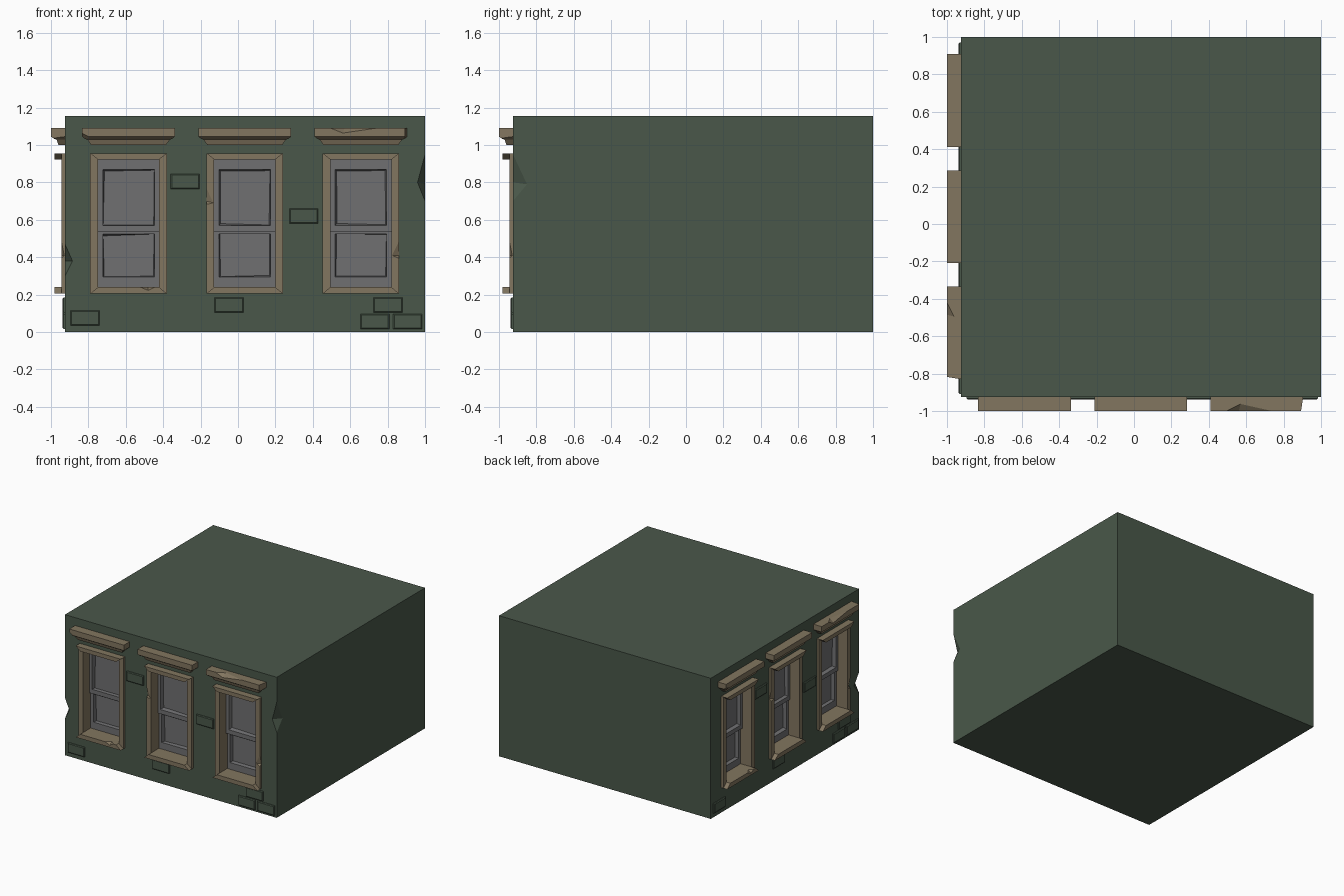
import bpy, bmesh, random

if "Cube" in bpy.data.objects:
    bpy.data.objects.remove(bpy.data.objects["Cube"])
random.seed(4)


def material(name, rgb):
    m = bpy.data.materials.new(name)
    m.diffuse_color = (*rgb, 1)
    m.use_nodes = True
    m.node_tree.nodes["Principled BSDF"].inputs["Base Color"].default_value = m.diffuse_color
    return m


GREEN = material("green_wall", (0.068, 0.097, 0.068))
TAN = material("tan_stone", (0.225, 0.18, 0.115))
GREY = material("grey_window", (0.16, 0.16, 0.165))

W = 0.925    # the decorated walls stand at x = -W and y = -W


# wall coordinates: u along the wall, d outward, z up
def front(u, d, z):
    return (u, -W - d, z)


def left(u, d, z):
    return (-W - d, 0.075 - u, z)


def finish(name, bm, mat):
    bmesh.ops.recalc_face_normals(bm, faces=bm.faces)
    me = bpy.data.meshes.new(name)
    bm.to_mesh(me)
    bm.free()
    me.materials.append(mat)
    ob = bpy.data.objects.new(name, me)
    bpy.context.collection.objects.link(ob)
    return ob


def hull(name, pts, mat):
    bm = bmesh.new()
    bmesh.ops.convex_hull(bm, input=[bm.verts.new(p) for p in pts])
    return finish(name, bm, mat)


def loft(name, rings, mat):
    bm = bmesh.new()
    rows = [[bm.verts.new(p) for p in r] for r in rings]
    n = len(rows[0])
    for a, b in zip(rows, rows[1:]):
        for i in range(n):
            j = (i + 1) % n
            bm.faces.new((a[i], a[j], b[j], b[i]))
    bm.faces.new(rows[0])
    bm.faces.new(rows[-1])
    return finish(name, bm, mat)


def cut(ob, pts):
    tool = hull("cutter", pts, ob.data.materials[0])
    tool.hide_render = True
    mod = ob.modifiers.new("cut", 'BOOLEAN')
    mod.operation, mod.solver, mod.object = 'DIFFERENCE', 'EXACT', tool
    bpy.context.view_layer.objects.active = ob
    bpy.ops.object.modifier_apply(modifier=mod.name)
    bpy.data.objects.remove(tool)


def rect(u0, u1, z0, z1):
    return [(u0, z0), (u1, z0), (u1, z1), (u0, z1)]


def box(f, u0, u1, d0, d1, z0, z1):
    return [f(u, d, z) for u in (u0, u1) for d in (d0, d1) for z in (z0, z1)]


# main block
block = hull("building_block", [(x, y, z) for x in (-W, 1) for y in (-W, 1)
                                for z in (0, 1.155)], GREEN)

CENTRES = (-0.585, 0.036, 0.657)
BRICKS = [(-0.36, 0.765), (0.275, 0.58), (-0.895, 0.035), (-0.125, 0.105),
          (0.725, 0.105), (0.655, 0.016), (0.83, 0.016)]

for side, f in (("front", front), ("left", left)):
    for k, c in enumerate(CENTRES):
        tag = f"{side}_{k + 1}"
        # opening in the wall
        cut(block, box(f, c - 0.18, c + 0.18, -0.125, 0.1, 0.225, 0.935))

        # mitred surround: sides are shallow, sill and head stick out
        outer = rect(c - 0.205, c + 0.205, 0.205, 0.955)
        inner = rect(c - 0.163, c + 0.163, 0.24, 0.922)
        bars = {}
        for i, part in enumerate(("sill", "right_jamb", "head", "left_jamb")):
            j = (i + 1) % 4
            shape = [outer[i], outer[j], inner[j], inner[i]]
            d = 0.055 if i % 2 == 0 else 0.02
            bars[part] = loft(f"{part}_{tag}", [[f(u, e, z) for u, z in shape]
                                                for e in (-0.1, d)], TAN)

        # upper and lower sash with slightly crooked recessed panes
        for part, d, zo, zi in (("upper", -0.065, (0.535, 0.93), (0.57, 0.87)),
                                ("lower", -0.08, (0.232, 0.55), (0.295, 0.525))):
            o = rect(c - 0.17, c + 0.17, *zo)
            n = rect(c - 0.138, c + 0.138, *zi)
            mid_u, mid_z = c, sum(zi) / 2
            p = [(u - (0.01 * random.random()) * (1 if u > mid_u else -1),
                  z - (0.012 * random.random()) * (1 if z > mid_z else -1))
                 for u, z in n]
            loft(f"{part}_sash_{tag}",
                 [[f(u, e, z) for u, z in r] for r, e in
                  ((o, -0.13), (o, d), (n, d), (p, d - 0.03))], GREY)

        # moulded hood above the window
        prof = [(0.2, 0.035, 1.0), (0.22, 0.045, 1.028),
                (0.235, 0.06, 1.034), (0.248, 0.075, 1.045), (0.248, 0.075, 1.09)]
        hood = loft(f"hood_{tag}", [[f(c - h, -0.01, z), f(c + h, -0.01, z),
                                     f(c + h, d, z), f(c - h, d, z)]
                                    for h, d, z in prof], TAN)

        # chipped stone
        if k == 0:
            cut(bars["sill"], [f(-0.53, 0.055, 0.243), f(-0.44, 0.055, 0.243),
                               f(-0.48, 0.056, 0.222), f(-0.48, 0.02, 0.243),
                               f(-0.48, 0.07, 0.25)])
            cut(hood, [f(-0.84, 0.08, 1.07), f(-0.77, 0.08, 1.035),
                       f(-0.84, 0.08, 1.03), f(-0.84, 0.04, 1.035)])
        elif k == 1:
            cut(bars["left_jamb"], [f(-0.17, 0.022, 0.78), f(-0.17, 0.022, 0.68),
                                    f(-0.13, 0.021, 0.69), f(-0.171, 0.003, 0.7),
                                    f(-0.18, 0.03, 0.7)])
        else:
            cut(bars["right_jamb"], [f(0.863, 0.022, 0.5), f(0.863, 0.022, 0.39),
                                     f(0.822, 0.021, 0.41), f(0.864, 0.003, 0.41),
                                     f(0.875, 0.03, 0.42)])
            cut(hood, [f(0.49, 0.076, 1.091), f(0.75, 0.076, 1.091),
                       f(0.56, 0.076, 1.063), f(0.57, 0.036, 1.091),
                       f(0.57, 0.09, 1.1)])
            cut(hood, [f(u, d, z) for z in (0.99, 1.1)
                       for u, d in ((0.892, 0.08), (0.93, 0.08), (0.908, -0.02))])

    # exposed bricks with bevelled edges
    for i, (u, z) in enumerate(BRICKS):
        loft(f"brick_{side}_{i + 1}",
             [[f(a, d, b) for a, b in rect(u + s, u + 0.154 - s, z + s, z + 0.08 - s)]
              for d, s in ((-0.01, 0), (0.007, 0), (0.012, 0.006))], GREEN)

# broken wall corners
cut(block, [(1, -W, 0.95), (1, -W, 0.7), (0.96, -W, 0.8), (1, -0.85, 0.79),
            (1.03, -W - 0.03, 0.8)])
cut(block, [(-W, -W, 0.47), (-W, -W, 0.3), (-0.885, -W, 0.38), (-W, -0.86, 0.38),
            (-W - 0.03, -W - 0.03, 0.38)])
